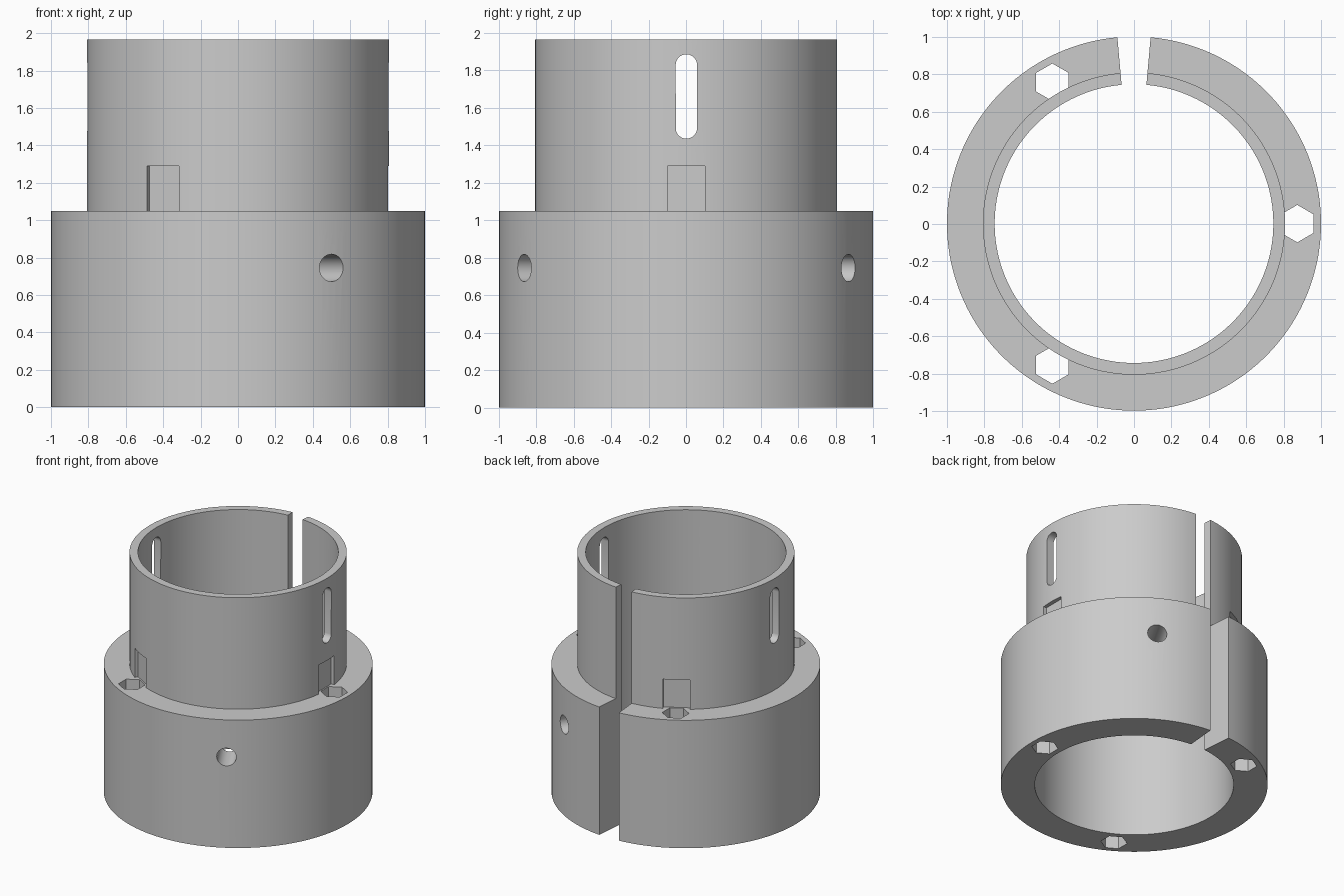
import bpy, bmesh, math
from mathutils import Matrix, Vector

cube = bpy.data.objects.get("Cube")
if cube:
    bpy.data.objects.remove(cube, do_unlink=True)

# Dimensions
OUTER, NECK, BORE = 1.0, 0.808, 0.745
FLANGE_TOP, TOP = 1.05, 1.965
GAP = math.radians(5.1)
STEPS = 144
Y_SHIFT = 0.002

grey = bpy.data.materials.new("plain grey")
grey.use_nodes = True
grey.diffuse_color = (0.6, 0.6, 0.6, 1)
grey.node_tree.nodes["Principled BSDF"].inputs["Base Color"].default_value = (0.6, 0.6, 0.6, 1)


def make_object(name, bm):
    bmesh.ops.recalc_face_normals(bm, faces=bm.faces)
    mesh = bpy.data.meshes.new(name)
    bm.to_mesh(mesh)
    bm.free()
    mesh.materials.append(grey)
    obj = bpy.data.objects.new(name, mesh)
    bpy.context.collection.objects.link(obj)
    return obj


def split_sleeve():
    """Stepped profile swept round the axis, leaving a wedge gap at the back."""
    profile = [(BORE, 0), (OUTER, 0), (OUTER, FLANGE_TOP),
               (NECK, FLANGE_TOP), (NECK, TOP), (BORE, TOP)]
    bm = bmesh.new()
    start, sweep = math.pi / 2 + GAP, 2 * (math.pi - GAP)
    rings = []
    for i in range(STEPS + 1):
        a = start + sweep * i / STEPS
        rings.append([bm.verts.new((r * math.cos(a), r * math.sin(a), z)) for r, z in profile])
    n = len(profile)
    for r0, r1 in zip(rings, rings[1:]):
        for k in range(n):
            bm.faces.new((r0[k], r0[(k + 1) % n], r1[(k + 1) % n], r1[k]))
    bm.faces.new(rings[0])
    bm.faces.new(rings[-1])
    return make_object("split_sleeve", bm)


def prism(outline, along, distance):
    """Extruded outline."""
    bm = bmesh.new()
    face = bm.faces.new([bm.verts.new(p) for p in outline])
    new = bmesh.ops.extrude_face_region(bm, geom=[face])["geom"]
    moved = [v for v in new if isinstance(v, bmesh.types.BMVert)]
    bmesh.ops.translate(bm, verts=moved, vec=Vector(along) * distance)
    return bm


def cut(body, bm, degrees):
    """Subtract a shape after turning it about the axis."""
    bm.transform(Matrix.Rotation(math.radians(degrees), 4, "Z"))
    cutter = make_object("cutter", bm)
    cutter.hide_render = True
    mod = body.modifiers.new("cut", "BOOLEAN")
    mod.operation, mod.solver, mod.object = "DIFFERENCE", "EXACT", cutter
    bpy.context.view_layer.objects.active = body
    bpy.ops.object.modifier_apply(modifier=mod.name)
    bpy.data.objects.remove(cutter, do_unlink=True)


def circle(count, radius):
    return [(radius * math.cos(math.tau * i / count), radius * math.sin(math.tau * i / count))
            for i in range(count)]


body = split_sleeve()

# Hexagonal channels through the flange, with a flat relief in the neck above each
for deg in (0, 120, 240):
    hexagon = [(0.873 + v, u, -0.1) for u, v in circle(6, 0.1)]
    cut(body, prism(hexagon, (0, 0, 1), 1.3), deg)
    relief = [(0.775, s * 0.1, z) for s, z in
              ((-1, FLANGE_TOP), (1, FLANGE_TOP), (1, 1.29), (-1, 1.29))]
    cut(body, prism(relief, (1, 0, 0), 0.2), deg)

# Round radial holes between the channels
for deg in (60, 180, 300):
    hole = [(0.6, u, 0.745 + v) for u, v in circle(40, 0.073)]
    cut(body, prism(hole, (1, 0, 0), 0.6), deg)

# Upright rounded slots on both sides of the neck
for deg in (0, 180):
    slot = [(0.6, u, 1.66 + v + math.copysign(0.168, v + 1e-6)) for u, v in circle(40, 0.057)]
    cut(body, prism(slot, (1, 0, 0), 0.4), deg)

body.data.transform(Matrix.Translation((0, Y_SHIFT, 0)))
bpy.ops.object.select_all(action="DESELECT")
body.select_set(True)
bpy.context.view_layer.objects.active = body
bpy.ops.object.shade_smooth_by_angle(angle=math.radians(30))
